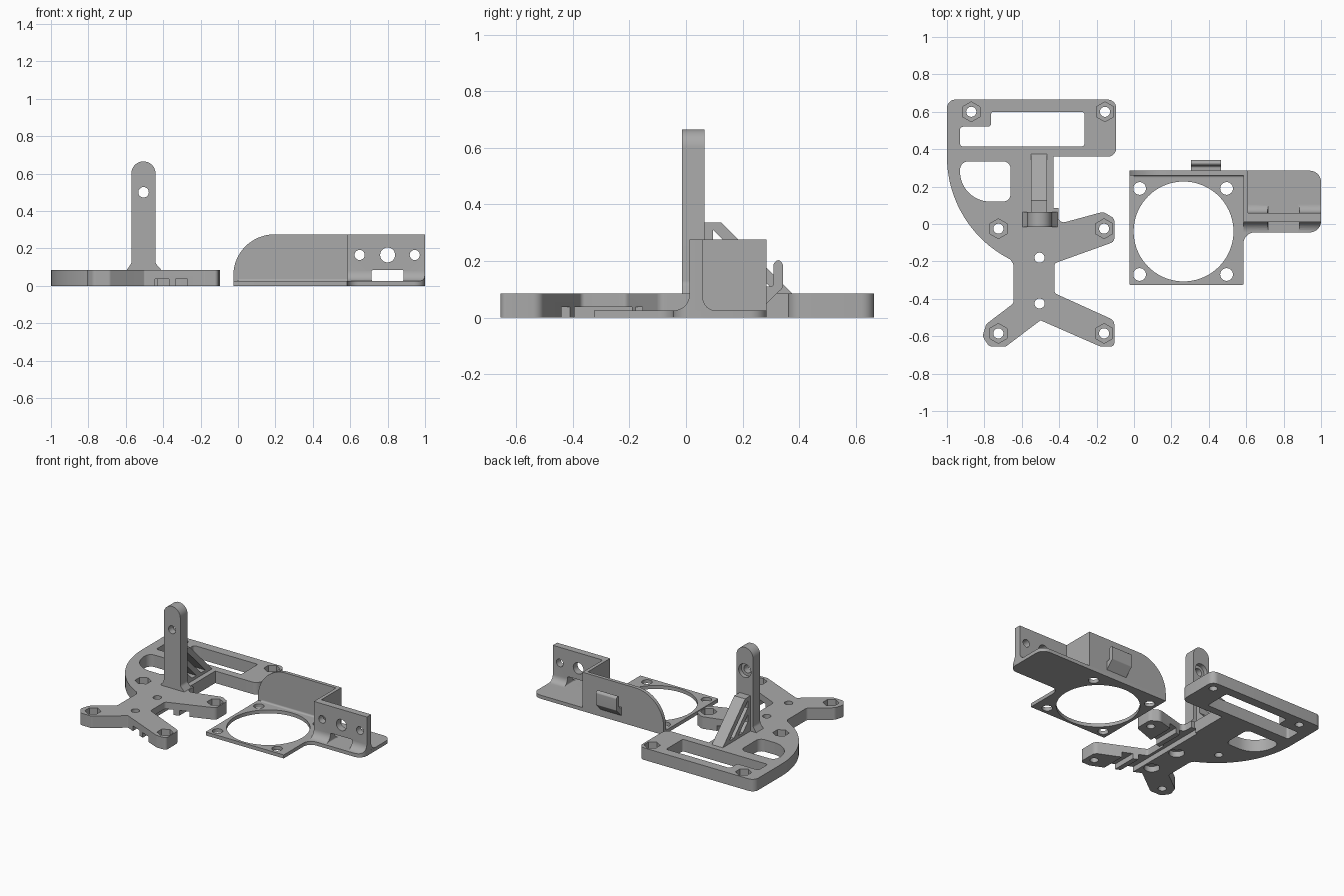
import bpy, bmesh, math
from mathutils import Vector

if "Cube" in bpy.data.objects:
    bpy.data.objects.remove(bpy.data.objects["Cube"])

grey = bpy.data.materials.new("plain grey")
grey.diffuse_color = (0.4, 0.4, 0.4, 1)
grey.use_nodes = True
grey.node_tree.nodes["Principled BSDF"].inputs["Base Color"].default_value = grey.diffuse_color


def rounded(pts, n=8):
    """Outline from (a, b, radius) corners, each corner filleted."""
    out = []
    for i, p in enumerate(pts):
        c, r = Vector(p[:2]), (p[2] if len(p) > 2 else 0)
        if r == 0:
            out.append(c)
            continue
        u = (Vector(pts[i - 1][:2]) - c).normalized()
        v = (Vector(pts[(i + 1) % len(pts)][:2]) - c).normalized()
        half = u.angle(v) / 2
        mid = c + (u + v).normalized() * r / math.sin(half)
        s = c + u * r / math.tan(half) - mid
        e = c + v * r / math.tan(half) - mid
        sweep = math.pi - 2 * half
        sign = 1 if s.x * e.y - s.y * e.x > 0 else -1
        for k in range(n + 1):
            a = sign * sweep * k / n
            out.append(mid + Vector((s.x * math.cos(a) - s.y * math.sin(a),
                                     s.x * math.sin(a) + s.y * math.cos(a))))
    return out


def circle(a, b, r, n=32, start=0.0):
    return [(a + r * math.cos(start + 2 * math.pi * k / n),
             b + r * math.sin(start + 2 * math.pi * k / n)) for k in range(n)]


def box(a0, b0, a1, b1, r=0):
    return rounded([(a0, b0, r), (a1, b0, r), (a1, b1, r), (a0, b1, r)])


def prism(name, pts, lo, hi, axis="z"):
    place = {"z": lambda a, b, h: (a, b, h), "y": lambda a, b, h: (a, h, b),
             "x": lambda a, b, h: (h, a, b)}[axis]
    bm = bmesh.new()
    rings = [[bm.verts.new(place(p[0], p[1], h)) for p in pts] for h in (lo, hi)]
    n = len(pts)
    bm.faces.new(rings[0])
    bm.faces.new(rings[1][::-1])
    for i in range(n):
        j = (i + 1) % n
        bm.faces.new((rings[0][i], rings[1][i], rings[1][j], rings[0][j]))
    bmesh.ops.recalc_face_normals(bm, faces=bm.faces)
    me = bpy.data.meshes.new(name)
    bm.to_mesh(me)
    bm.free()
    me.materials.append(grey)
    ob = bpy.data.objects.new(name, me)
    bpy.context.collection.objects.link(ob)
    return ob


def combine(ob, tools, op="DIFFERENCE"):
    bpy.context.view_layer.objects.active = ob
    for t in tools:
        m = ob.modifiers.new("cut", "BOOLEAN")
        m.operation, m.solver, m.object = op, "EXACT", t
        bpy.ops.object.modifier_apply(modifier=m.name)
        bpy.data.objects.remove(t)


def cut(ob, *shapes):
    """Each shape is (outline, lo, hi, axis)."""
    combine(ob, [prism("cutter", *s) for s in shapes])


# Mounting plate with four arms and a curved flank
T = 0.085
arc = [(-0.385 + 0.615 * math.cos(a), 0.36 + 0.615 * math.sin(a))
       for a in (math.pi + math.radians(63.4) * k / 20 for k in range(20, -1, -1))]
outline = arc + [
    (-1, 0.665, 0.045), (-0.095, 0.665, 0.045), (-0.095, 0.36, 0.045), (-0.43, 0.36),
    (-0.43, 0.085), (-0.405, 0.085), (-0.405, 0, 0.03), (-0.165, 0.065, 0.04),
    (-0.105, 0.03, 0.03), (-0.105, -0.095, 0.03), (-0.425, -0.21, 0.02),
    (-0.425, -0.37, 0.02), (-0.105, -0.515, 0.04), (-0.105, -0.655, 0.02),
    (-0.18, -0.655, 0.02), (-0.5, -0.515, 0.01), (-0.685, -0.655, 0.02),
    (-0.775, -0.655, 0.03), (-0.81, -0.6, 0.03), (-0.79, -0.535, 0.03),
    (-0.645, -0.425, 0.02), (-0.645, -0.215, 0.02)]
plate = prism("mounting_plate", rounded(outline), 0, T)
r = 0.015
cut(plate,
    (rounded([(-0.93, 0.415, r), (-0.265, 0.415, r), (-0.265, 0.6, r), (-0.765, 0.6, r),
              (-0.765, 0.52, r), (-0.93, 0.52, r)]), -1, 1),
    (rounded([(-0.93, 0.12, 0.16), (-0.66, 0.12, 0.04), (-0.66, 0.335, 0.04),
              (-0.93, 0.335, 0.045)], 14), -1, 1),
    # cable grooves on the underside
    (box(-0.445, -0.8, -0.37, 0.095), -1, 0.037),
    (box(-0.335, -0.8, -0.27, 0.2), -1, 0.037))
# Bolt holes with hexagonal nut pockets on top
for x, y in ((-0.87, 0.6), (-0.155, 0.6), (-0.725, -0.025), (-0.16, -0.025),
             (-0.725, -0.585), (-0.16, -0.585)):
    cut(plate, (circle(x, y, 0.027), -1, 1),
        (circle(x, y, 0.053, 6, math.pi / 6), 0.04, 1))
# Centre holes, counterbored from below
for y in (-0.18, -0.425):
    cut(plate, (circle(-0.505, y, 0.027), -1, 1), (circle(-0.505, y, 0.05), -1, 0.04))

# Upright post with a round head and flared foot
post = prism("upright_post", rounded([
    (-0.595, 0.07), (-0.595, T), (-0.57, 0.12, 0.03), (-0.57, 0.665, 0.064),
    (-0.441, 0.665, 0.064), (-0.441, 0.12, 0.03), (-0.41, T), (-0.41, 0.07)]),
    -0.015, 0.065, "y")
cut(post, (circle(-0.505, 0.5, 0.028), -1, 1, "y"), (circle(-0.505, 0.5, 0.048), 0.035, 1, "y"))

# Slotted brace behind the post
brace = prism("post_brace", [(0.05, 0.07), (0.39, 0.07), (0.125, 0.335), (0.05, 0.335)],
              -0.55, -0.465, "x")
for hi, lo in ((0.405, 0.355), (0.305, 0.255)):
    cut(brace, ([(0.095, lo - 0.095), (0.095, hi - 0.095), (hi - 0.105, 0.105),
                 (lo - 0.105, 0.105)], -1, 0, "x"))

# Fan frame with a side tab
B = 0.025
frame = prism("fan_frame", rounded([
    (-0.025, -0.325, 0.005), (0.585, -0.325, 0.005), (0.585, -0.045, 0.06),
    (1, -0.045, 0.06), (1, 0.285, 0.06), (-0.025, 0.285)]), 0, B)
cut(frame, (circle(0.265, -0.04, 0.267, 72), -1, 1),
    *[(circle(x, y, 0.034), -1, 1) for x in (0.03, 0.495) for y in (-0.27, 0.19)])

# Back wall with one rounded top corner, and the short wall joining it to the sensor wall
prism("back_wall", rounded([(-0.025, 0.01), (0.61, 0.01), (0.61, 0.275),
                            (-0.025, 0.275, 0.22)], 20), 0.26, 0.285, "y")
prism("back_wall_fillet", rounded([(0.27, 0.01), (0.27, 0.05), (0.26, 0.045),
                                   (0.26, B, 0.012), (0.24, B), (0.24, 0.01)]),
      0.0, 0.585, "x")
prism("side_wall", box(0.585, 0.02, 0.61, 0.27), 0.01, 0.275)

# Sensor wall, filleted into the tab on both faces
wall = prism("sensor_wall", rounded([
    (-0.044, 0.01), (0.13, 0.01), (0.13, B), (0.06, B, 0.045), (0.06, 0.275),
    (0.012, 0.275), (0.012, B, 0.055), (-0.044, B)]), 0.585, 1, "x")
combine(wall, [prism("tab_plan", rounded([
    (0.5, -0.0445), (0.9995, -0.0445, 0.06), (0.9995, 0.28), (0.5, 0.28)]), -1, 1)],
    "INTERSECT")
cut(wall, (box(0.715, B, 0.885, 0.085, 0.008), -1, 1, "y"),
    *[(circle(x, 0.165, rad), -1, 1, "y")
      for x, rad in ((0.65, 0.027), (0.8, 0.04), (0.945, 0.027))])

# Hook clip behind the back wall
prism("cable_hook", rounded([
    (0.275, 0.04), (0.342, 0.105, 0.01), (0.342, 0.19, 0.012), (0.326, 0.207, 0.01),
    (0.31, 0.19, 0.005), (0.31, 0.11, 0.01), (0.275, 0.11)]), 0.305, 0.465, "x")

# Smooth the curved sides, keep edges crisp
bpy.ops.object.select_all(action="SELECT")
bpy.ops.object.shade_smooth_by_angle(angle=math.radians(25))
